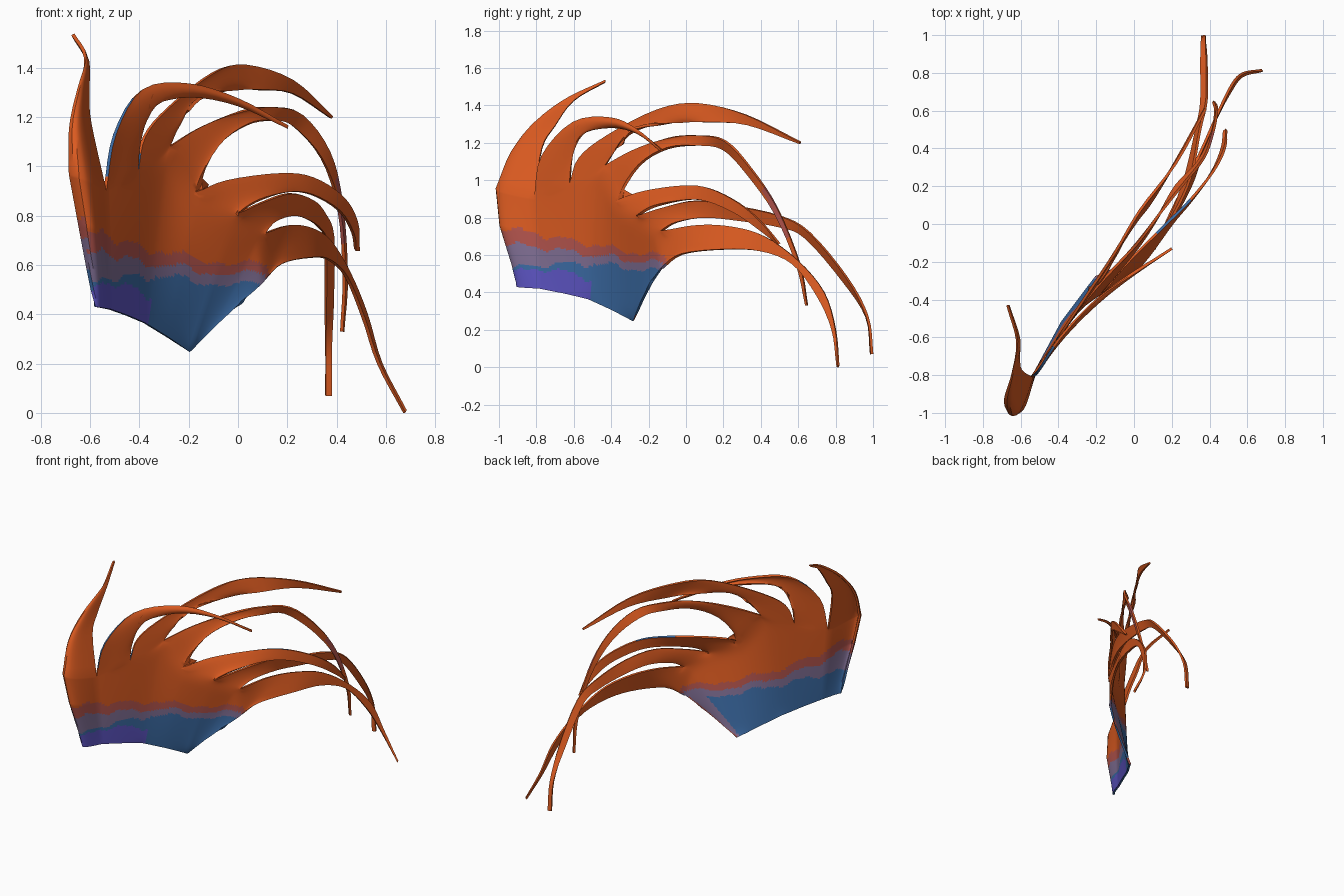
import bpy, bmesh, math
from mathutils import Vector as V

if "Cube" in bpy.data.objects:
    bpy.data.objects.remove(bpy.data.objects["Cube"])

# Flat colours
COLOURS = [("orange", (0.72, 0.105, 0.015)), ("muted_red", (0.46, 0.09, 0.075)),
           ("lilac_grey", (0.22, 0.16, 0.30)), ("blue", (0.045, 0.15, 0.38)),
           ("violet", (0.11, 0.09, 0.55))]
ORANGE, RED, LILAC, BLUE, VIOLET = range(5)
COLS, PALM_ROWS, STEPS = 10, 56, 4

# Lower rim of the fan, and the notches between the feathers
rim = [(-.58, -.9, .43), (-.52, -.78, .42), (-.45, -.65, .395), (-.38, -.52, .365),
       (-.29, -.4, .31), (-.2, -.28, .25), (-.09, -.235, .355), (.02, -.185, .455)]
notch = [(-.68, -.96, .97), (-.54, -.81, .9), (-.41, -.62, .98), (-.28, -.43, 1.08),
         (-.18, -.38, .89), (0, -.26, .81), (.11, -.13, .73), (.1, -.13, .53)]

bm = bmesh.new()


def spline(pts):
    """Smooth path through the points."""
    p = [V(q) for q in pts]
    p = [2 * p[0] - p[1]] + p + [2 * p[-1] - p[-2]]
    out = []
    for a, b, c, d in zip(p, p[1:], p[2:], p[3:]):
        for k in range(STEPS):
            t = k / STEPS
            out.append(.5 * (2 * b + (c - a) * t + (2 * a - 5 * b + 4 * c - d) * t * t
                             + (3 * b - a - 3 * c + d) * t ** 3))
    return out + [p[-2]]


def feather(i, upper, lower, bulge=(0, 0, 0)):
    """One strip of the fan from the rim, past its notches, out to the tip."""
    bulge = V(bulge)
    rows = []
    for r in range(PALM_ROWS):
        t = r / PALM_ROWS
        rows.append((V(rim[i]).lerp(V(notch[i]), t), V(rim[i + 1]).lerp(V(notch[i + 1]), t),
                     .15 + .85 * min(1, 1.6 * t)))
    left, right = spline([notch[i]] + upper), spline([notch[i + 1]] + lower)
    for k, (a, b) in enumerate(zip(left, right)):
        rows.append((a, b, (1 - k / (len(left) - 1)) ** 2))
    grid = []
    for a, b, w in rows:
        grid.append([bm.verts.new(a.lerp(b, c / COLS)
                                  + bulge * (w * math.sin(math.pi * (c / COLS) ** .7)))
                     for c in range(COLS + 1)])
    for p, q in zip(grid, grid[1:]):
        for c in range(COLS):
            bm.faces.new((p[c], p[c + 1], q[c + 1], q[c]))


# Front feather, folded round the leading edge
feather(0, [(-.68, -.91, 1.15), (-.65, -.8, 1.31), (-.62, -.62, 1.445), (-.67, -.43, 1.535)],
        [(-.6, -.77, 1.17), (-.61, -.7, 1.29), (-.61, -.6, 1.425), (-.665, -.43, 1.525)],
        (.01, -.095, 0))
# Short upper feather
feather(1, [(-.5, -.77, 1.13), (-.39, -.6, 1.31), (-.2, -.4, 1.33), (0, -.26, 1.27), (.2, -.13, 1.165)],
        [(-.4, -.61, 1.1), (-.35, -.57, 1.24), (-.2, -.4, 1.285), (0, -.25, 1.25), (.2, -.13, 1.155)])
# Tallest feather
feather(2, [(-.38, -.57, 1.12), (-.28, -.42, 1.24), (-.1, -.15, 1.38), (.03, .07, 1.41),
            (.22, .32, 1.35), (.38, .61, 1.205)],
        [(-.24, -.37, 1.17), (-.15, -.27, 1.28), (-.02, -.02, 1.31), (.08, .1, 1.31),
         (.22, .33, 1.295), (.375, .61, 1.195)])
# Long drooping middle feather
feather(3, [(-.15, -.28, 1.16), (.02, -.1, 1.225), (.14, .06, 1.24), (.26, .21, 1.21),
            (.37, .35, 1.06), (.42, .49, .85), (.44, .61, .55), (.425, .65, .33)],
        [(-.08, -.25, 1.08), (.04, -.1, 1.17), (.14, .06, 1.185), (.22, .2, 1.165),
         (.34, .33, 1.03), (.41, .475, .82), (.43, .59, .55), (.42, .64, .33)])
# Short lower feather
feather(4, [(-.05, -.22, .94), (.17, 0, .97), (.3, .13, .955), (.42, .28, .88),
            (.48, .4, .78), (.49, .5, .66)],
        [(.08, -.17, .86), (.2, 0, .895), (.3, .12, .885), (.41, .27, .82),
         (.465, .4, .73), (.475, .49, .66)])
# Longest feather
feather(5, [(.1, -.12, .855), (.21, .05, .89), (.3, .25, .865), (.35, .5, .81),
            (.385, .66, .72), (.385, .86, .48), (.38, .97, .27), (.38, .995, .07)],
        [(.15, -.05, .775), (.22, .1, .8), (.28, .28, .785), (.33, .5, .75),
         (.355, .64, .69), (.355, .84, .46), (.355, .965, .27), (.355, .99, .07)])
# Lowest feather, reaching the ground
feather(6, [(.2, .07, .76), (.29, .25, .75), (.37, .42, .7), (.45, .6, .57),
            (.52, .74, .4), (.58, .8, .2), (.68, .815, .01)],
        [(.18, -.02, .605), (.3, .2, .63), (.37, .4, .62), (.44, .57, .55),
         (.51, .7, .38), (.57, .78, .2), (.675, .81, 0)])

# Weld the strips into one fan and soften the creases of its broad middle
bmesh.ops.remove_doubles(bm, verts=bm.verts, dist=.0008)
bmesh.ops.recalc_face_normals(bm, faces=bm.faces)
inner = [v for v in bm.verts if not v.is_boundary and v.co.x > -.5 and v.co.y < .05]
for _ in range(80):
    bmesh.ops.smooth_vert(bm, verts=inner, factor=.5, use_axis_x=True, use_axis_y=True)

# Give the fan a thin body
bm.normal_update()
THICK = .014
for v, n in [(v, v.normal.copy()) for v in bm.verts]:
    v.co += n * THICK / 2
bmesh.ops.solidify(bm, geom=bm.faces[:], thickness=THICK)
bmesh.ops.recalc_face_normals(bm, faces=bm.faces)
bm.normal_update()


def colour(face):
    """Wavy bands by height near the rim, orange above."""
    x, y, z = face.calc_center_median()
    side = face.normal.dot(V((.86, -.51, 0)))
    front = side > 0
    # reddish patch on the drooping feather
    if .4 < x < .45 and .42 < y < .6 and .72 < z < .95 and front:
        return RED
    # blue upper edges of two feathers
    if abs(side) < .45 and ((-.55 < x < -.4 and .93 < z < 1.27 and face.normal.x < 0)
                            or (-.1 < x < .3 and y < .12 and .91 < z < .99 and face.normal.z > .5)):
        return BLUE
    if y > -.1:
        return ORANGE
    v = max(0, min(1, (y + 1) / .8))
    wave = .014 * math.sin(27 * y) + .006 * math.sin(61 * y)
    if not front:
        wave += .06 * (1 - v)
    blue_top = .515 + .04 * math.sin(math.pi * v) + wave
    if z > .75 - .15 * v + wave:
        return ORANGE
    if z > .67 - .11 * v + wave:
        return RED
    if z > blue_top:
        return LILAC
    # the back has a paler border along the rear edge
    gap = -.2 + (z - .25) * 1.07 - x
    if not front and gap < .02 + .35 * (z - .25):
        return RED if gap < .012 else LILAC
    if front and y < -.51 and z < blue_top - .02 - .25 * max(0, y + .75):
        return VIOLET
    return BLUE


for f in bm.faces:
    f.material_index = colour(f)

mesh = bpy.data.meshes.new("feather_fan")
bm.to_mesh(mesh)
bm.free()
for name, rgb in COLOURS:
    m = bpy.data.materials.new(name)
    m.diffuse_color = (*rgb, 1)
    m.use_nodes = True
    m.node_tree.nodes["Principled BSDF"].inputs["Base Color"].default_value = m.diffuse_color
    mesh.materials.append(m)
fan = bpy.data.objects.new("feather_fan", mesh)
bpy.context.collection.objects.link(fan)
bpy.context.view_layer.objects.active = fan
fan.select_set(True)
bpy.ops.object.shade_smooth_by_angle(angle=math.radians(40))
